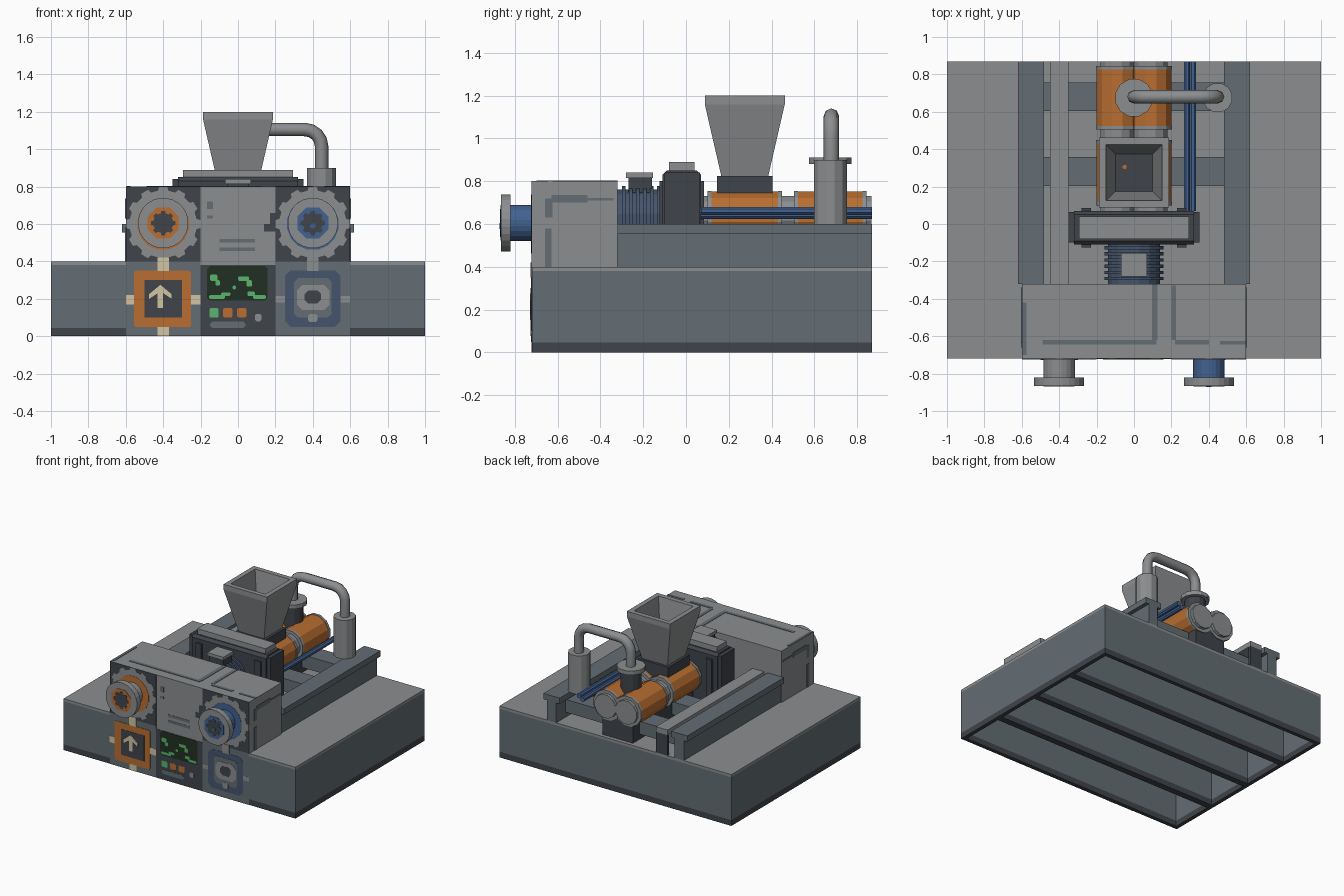
import bpy, bmesh, math
from mathutils import Vector

cube = bpy.data.objects.get("Cube")
if cube:
    bpy.data.objects.remove(cube, do_unlink=True)


def material(name, r, g, b):
    m = bpy.data.materials.new(name)
    m.use_nodes = True
    m.diffuse_color = (r, g, b, 1)
    m.node_tree.nodes["Principled BSDF"].inputs["Base Color"].default_value = (r, g, b, 1)
    return m


GREY = material("grey", .26, .27, .275)
SLATE = material("slate", .125, .155, .175)
DARK = material("charcoal", .05, .057, .067)
ORANGE = material("orange", .48, .155, .03)
BLUE = material("blue", .055, .12, .28)
NAVY = material("navy", .06, .09, .155)
CREAM = material("cream", .65, .56, .37)
GREEN = material("green", .1, .46, .15)
SCREEN = material("screen green", .015, .03, .016)


def finish(name, bm, mat):
    bmesh.ops.recalc_face_normals(bm, faces=bm.faces)
    mesh = bpy.data.meshes.new(name)
    bm.to_mesh(mesh)
    bm.free()
    mesh.materials.append(mat)
    ob = bpy.data.objects.new(name, mesh)
    bpy.context.collection.objects.link(ob)
    return ob


def prism(name, pts, axis, a, b, mat):
    """Extrude a 2D outline along an axis from a to b."""
    place = {"x": lambda u, v, t: (t, u, v), "y": lambda u, v, t: (u, t, v),
             "z": lambda u, v, t: (u, v, t)}[axis]
    bm = bmesh.new()
    ends = [[bm.verts.new(place(u, v, t)) for u, v in pts] for t in (a, b)]
    for ring in ends:
        bm.faces.new(ring)
    n = len(pts)
    for i in range(n):
        j = (i + 1) % n
        bm.faces.new((ends[0][i], ends[0][j], ends[1][j], ends[1][i]))
    return finish(name, bm, mat)


def rect(x0, x1, y0, y1, cut=0):
    if not cut:
        return [(x0, y0), (x1, y0), (x1, y1), (x0, y1)]
    c = cut
    return [(x0 + c, y0), (x1 - c, y0), (x1, y0 + c), (x1, y1 - c),
            (x1 - c, y1), (x0 + c, y1), (x0, y1 - c), (x0, y0 + c)]


def circle(u, v, r, n=12):
    return [(u + r * math.cos(math.tau * (i + .5) / n),
             v + r * math.sin(math.tau * (i + .5) / n)) for i in range(n)]


def gear(u, v, r, inner, teeth):
    pts = []
    for i in range(teeth):
        for off, rad in ((-.3, inner), (-.2, r), (.2, r), (.3, inner)):
            a = math.tau * (i + off) / teeth
            pts.append((u + rad * math.cos(a), v + rad * math.sin(a)))
    return pts


def box(name, x0, x1, y0, y1, z0, z1, mat):
    return prism(name, rect(x0, x1, y0, y1), "z", z0, z1, mat)


FRONT = -.72


def decal(name, pts, layer, mat):
    return prism(name, pts, "y", FRONT - .0018 * layer, FRONT, mat)


# Hollow base: walls and ribs with a dark skirt, topped by a deck
def wall(name, x0, x1, y0, y1):
    box(name + "_skirt", x0, x1, y0, y1, 0, .045, DARK)
    box(name, x0, x1, y0, y1, .045, .38, SLATE)


box("deck", -1, 1, FRONT, .87, .38, .4, GREY)
wall("front_wall", -1, 1, FRONT, FRONT + .03)
wall("back_wall", -1, 1, .84, .87)
for side, x in (("right", -1), ("left", .97)):
    wall(side + "_wall", x, x + .03, FRONT + .03, .84)
for i in range(3):
    y = FRONT + 1.59 * (i + 1) / 4
    wall("base_rib", -.97, .97, y - .025, y + .025)

# Front housing with worn seam marks
box("housing", -.6, .6, FRONT, -.32, .4, .8, GREY)
for x0, x1, y0, y1 in ((-.49, .12, -.645, -.62), (.095, .125, -.62, -.32), (.2, .225, -.62, -.33),
                       (.22, .4, -.645, -.62), (.46, .6, -.645, -.625), (-.595, -.575, -.7, -.42)):
    box("top_mark", x0, x1, y0, y1, .8, .803, SLATE)
for side in (-1, 1):
    for y0, y1, z0, z1 in ((-.66, -.63, .4, .58), (-.66, -.625, .63, .72),
                           (-.63, -.46, .7, .735), (-.46, -.34, .71, .722)):
        prism("side_mark", rect(y0, y1, z0, z1), "x", side * .6, side * .603, SLATE)
for x0, x1, z0, z1 in ((-.165, -.135, .68, .72), (-.165, -.135, .63, .645), (-.1, .09, .5, .52),
                       (-.1, .09, .455, .475), (.14, .2, .56, .6), (.17, .2, .6, .66)):
    decal("housing_slot", rect(x0, x1, z0, z1), 1, SLATE if x1 < .1 else DARK)

# Geared ports on the housing front
for side, tint, tube in ((-1, ORANGE, GREY), (1, BLUE, BLUE)):
    x = side * .4
    decal("port_backing", rect(x - .2, x + .2, .4, .8), 1, DARK)
    decal("port_gear", gear(x, .6, .2, .18, 12), 2, GREY)
    decal("port_ring", circle(x, .6, .14, 16), 3, tint)
    prism("port_tube", circle(x, .605, .085, 20), "y", -.82, FRONT, tube)
    prism("port_flange", circle(x, .605, .135, 24), "y", -.865, -.82, GREY)
    prism("port_face", circle(x, .605, .09, 8), "y", -.868, -.865, tint)
    prism("port_core", gear(x, .605, .066, .054, 8), "y", -.87, -.868, DARK)
    decal("gear_link", rect(x - .03, x + .03, .35, .42), 4, CREAM if side < 0 else GREY)
prism("port_dot", circle(.4, .59, .015, 8), "y", -.872, -.87, BLUE)

# Input panel with an arrow
decal("input_panel", rect(-.6, -.2, 0, .4), 1, SLATE)
for r in (rect(-.6, -.55, .17, .22), rect(-.25, -.2, .17, .22), rect(-.43, -.37, 0, .05)):
    decal("input_tab", r, 2, CREAM)
decal("input_frame", rect(-.555, -.25, .048, .352, .01), 3, ORANGE)
decal("input_plate", rect(-.5, -.3, .1, .3), 4, DARK)
decal("input_arrow", [(-.43, .15), (-.4, .15), (-.4, .23), (-.355, .2), (-.355, .225),
                      (-.415, .275), (-.475, .225), (-.475, .2), (-.43, .23)], 5, CREAM)

# Control panel with screen and buttons
decal("control_panel", rect(-.2, .2, 0, .38), 1, DARK)
decal("screen", rect(-.165, .158, .19, .375, .015), 2, SCREEN)
for x0, x1, z0, z1 in ((-.15, -.11, .295, .33), (-.12, -.095, .27, .3), (-.155, -.07, .2, .22),
                       (-.09, -.04, .215, .235), (0, .06, .295, .32), (.045, .075, .265, .3),
                       (-.03, -.01, .25, .27), (.05, .09, .215, .24), (.08, .15, .2, .22)):
    decal("screen_trace", rect(x0, x1, z0, z1, .006), 3, GREEN)
for x, m in ((-.128, GREEN), (-.055, ORANGE), (.02, ORANGE)):
    decal("button", rect(x - .025, x + .025, .1, .15, .006), 2, m)
decal("button_bar", rect(-.15, .04, .045, .078, .012), 2, SLATE)
decal("button_small", rect(.09, .125, .08, .12, .008), 2, GREY)

# Output panel with a ring
decal("output_panel", rect(.2, .6, 0, .4), 1, SLATE)
decal("output_frame", rect(.25, .548, .05, .352, .03), 2, NAVY)
decal("output_plate", rect(.3, .5, .1, .31, .02), 3, SLATE)
decal("output_band", rect(.2, .6, .18, .215), 1.5, GREY)
decal("output_ring", rect(.315, .49, .14, .275, .03), 4, GREY)
decal("output_core", rect(.355, .445, .175, .245, .02), 5, DARK)
decal("output_tab", rect(.375, .425, .075, .12, .01), 4, GREY)

# Side rails, cross beams and plank
for s in (-1, 1):
    x = s * .55
    box("rail_top", x - .07, x + .07, -.32, .87, .555, .6, SLATE)
    box("rail_web", x - .04, x + .04, -.32, .87, .4, .555, SLATE)
for y in (.28, .68):
    box("cross_beam", -.51, .51, y - .077, y + .077, .44, .54, SLATE)
box("plank", -.45, -.35, -.32, .87, .56, .6, GREY)
box("plank_end", -.45, -.35, .85, .87, .4, .56, DARK)

# Gearbox frame behind the housing
prism("gearbox", [(-.11, .4), (.07, .4), (.07, .83), (.05, .85), (-.09, .85), (-.11, .83)],
      "x", -.32, .32, DARK)
for s in (-1, 1):
    box("gearbox_post", s * .335 - .015, s * .335 + .015, -.1, .065, .4, .84, DARK)
    box("gearbox_stile", s * .255 - .025, s * .255 + .025, -.125, .085, .4, .8, DARK)
box("gearbox_cap", -.295, .295, -.08, .04, .85, .89, GREY)

# Ribbed motor with terminal box
prism("motor", circle(0, .62, .143, 16), "y", -.32, -.1, NAVY)
for i in range(6):
    y = -.3 + i * .033
    prism("motor_fin", circle(0, .62, .16, 16), "y", y, y + .017, NAVY)
box("motor_foot", -.1, .1, -.3, -.12, .4, .52, DARK)
box("terminal_base", -.06, .06, -.27, -.16, .74, .815, DARK)
box("terminal_box", -.07, .07, -.28, -.155, .815, .84, GREY)

# Twin barrels: grey cores, orange casings, thin flanges
for s in (-1, 1):
    x = s * .09
    prism("barrel_core", circle(x, .64, .093), "y", .07, .868, GREY)
    for y0, y1 in ((.12, .43), (.525, .825)):
        prism("barrel_casing", circle(x, .64, .115), "y", y0, y1, ORANGE)
        for y in (y0 - .02, y1):
            prism("barrel_flange", circle(x, .64, .118), "y", y, y + .02, GREY)
box("barrel_support", -.13, .13, .1, .84, .4, .58, DARK)

# Open feed hopper with lip, sloped inside and dark floor
box("hopper_base", -.13, .13, .145, .405, .7, .825, DARK)
bm = bmesh.new()
rings = []
for h, z in ((.11, .825), (.187, 1.16), (.187, 1.2), (.15, 1.2), (.1, .93)):
    rings.append([bm.verts.new((sx * h, .275 + sy * h, z))
                  for sx, sy in ((-1, -1), (1, -1), (1, 1), (-1, 1))])
for lo, hi in zip(rings, rings[1:]):
    for i in range(4):
        bm.faces.new((lo[i], lo[(i + 1) % 4], hi[(i + 1) % 4], hi[i]))
bm.faces.new(rings[0])
floor = bm.faces.new(rings[-1])
floor.material_index = 1
finish("hopper", bm, GREY).data.materials.append(DARK)
prism("hopper_pellet", circle(-.05, .305, .012, 8), "z", .93, .936, ORANGE)

# Vent neck, tank and the bent pipe joining them
prism("vent_neck", circle(0, .675, .075), "z", .7, .88, DARK)
prism("vent_cap", circle(0, .675, .103), "z", .88, .912, GREY)
prism("tank", circle(.447, .675, .08), "z", .6, .9, GREY)
path = [(0, .9)]
for cx, start in ((.09, 180), (.357, 90)):
    for k in range(5):
        a = math.radians(start - k * 22.5)
        path.append((cx + .09 * math.cos(a), 1.015 + .09 * math.sin(a)))
path.append((.447, .89))
curve = bpy.data.curves.new("pipe_path", "CURVE")
curve.dimensions = "3D"
curve.bevel_depth = .036
curve.bevel_resolution = 2
spline = curve.splines.new("POLY")
spline.points.add(len(path) - 1)
for p, (x, z) in zip(spline.points, path):
    p.co = (x, .68, z, 1)
curve.materials.append(GREY)
pipe = bpy.data.objects.new("vent_pipe", curve)
bpy.context.collection.objects.link(pipe)

# Paired blue feed lines along the barrels
for x, z in ((.285, .642), (.315, .662)):
    prism("feed_line", circle(x, z, .019, 8), "y", .07, .87, BLUE)
